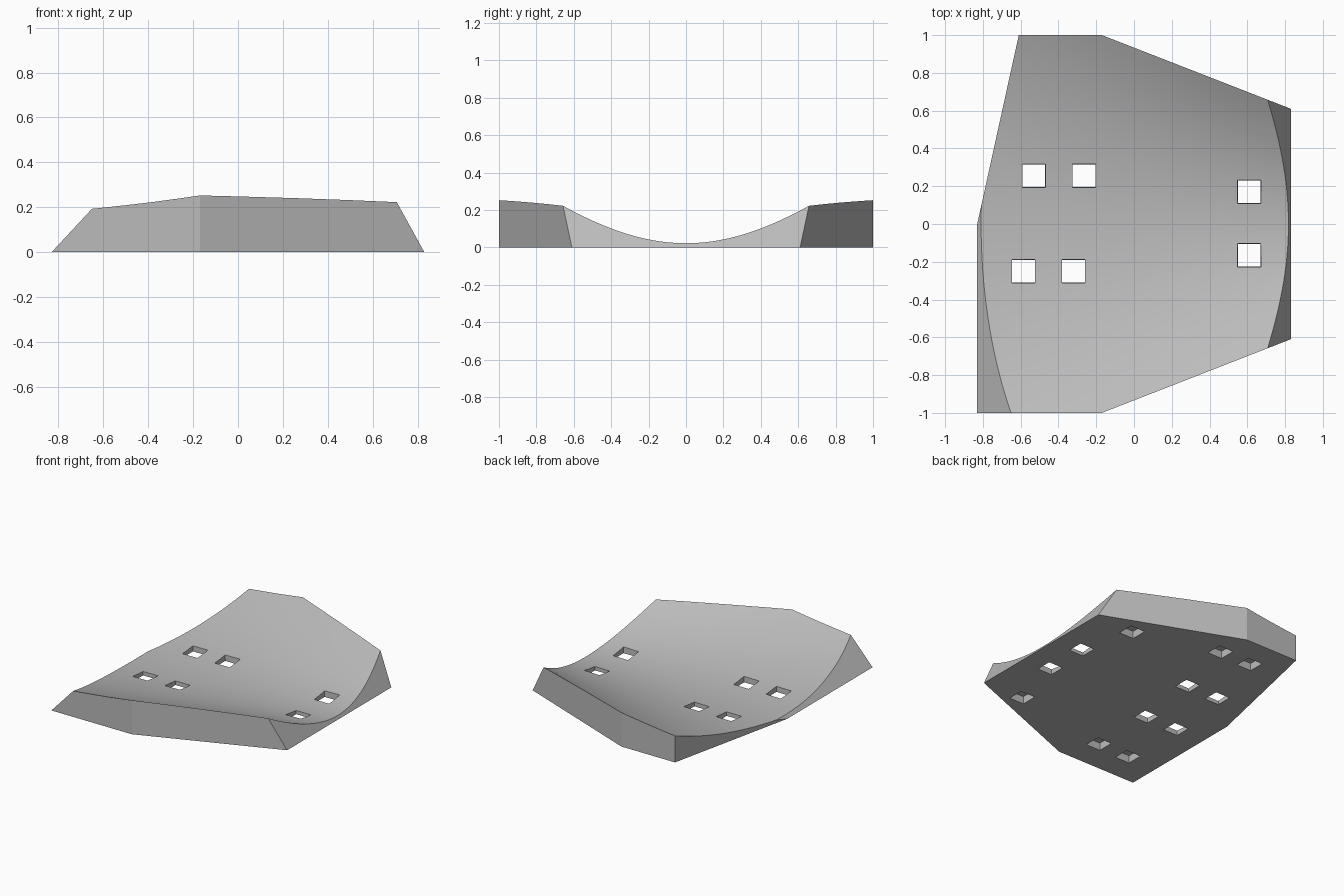
import bpy
import bmesh
from mathutils import Vector

if "Cube" in bpy.data.objects:
    bpy.data.objects.remove(bpy.data.objects["Cube"], do_unlink=True)

grey = bpy.data.materials.new("light grey")
grey.use_nodes = True
colour = (0.5, 0.5, 0.5, 1)
grey.diffuse_color = colour
grey.node_tree.nodes["Principled BSDF"].inputs["Base Color"].default_value = colour


def make_object(name, bm):
    bmesh.ops.recalc_face_normals(bm, faces=bm.faces)
    mesh = bpy.data.meshes.new(name)
    bm.to_mesh(mesh)
    bm.free()
    mesh.materials.append(grey)
    obj = bpy.data.objects.new(name, mesh)
    bpy.context.collection.objects.link(obj)
    return obj


# Trough block: a parabolic section that narrows towards +x
def section(bm, x, steps=36, reach=1.3):
    width = 0.87 - 0.31 * x
    ts = [reach * (2 * i / steps - 1) for i in range(steps + 1)]
    top = [bm.verts.new((x, t * width, 0.022 + 0.196 * t * t)) for t in ts]
    ends = [bm.verts.new((x, t * width, 0)) for t in (reach, -reach)]
    return top + ends


bm = bmesh.new()
rings = [section(bm, -1 + 0.25 * i) for i in range(9)]
for a, b in zip(rings, rings[1:]):
    for i in range(len(a)):
        j = (i + 1) % len(a)
        bm.faces.new((a[i], a[j], b[j], b[i]))
bm.faces.new(rings[0])
bm.faces.new(rings[-1])


# Trim to the seven-sided outline; the two end walls lean inwards
def trim(point, normal):
    geom = bm.verts[:] + bm.edges[:] + bm.faces[:]
    bmesh.ops.bisect_plane(bm, geom=geom, dist=1e-5, plane_co=point,
                           plane_no=normal, clear_outer=True)
    rim = [e for e in bm.edges if e.is_boundary]
    if rim:
        bmesh.ops.contextual_create(bm, geom=rim)


outline = [(-0.61, 1), (-0.17, 1), (0.83, 0.61), (0.83, -0.61),
           (-0.17, -1), (-0.83, -1), (-0.83, 0)]
lean = {2: 0.55, 5: 0.93}
for i, (x, y) in enumerate(outline):
    nx, ny = outline[(i + 1) % len(outline)]
    trim(Vector((x, y, 0)), Vector((y - ny, nx - x, 0)).normalized()
         + Vector((0, 0, lean.get(i, 0))))

# Merge the flat underside into one face
flat = [f for f in bm.faces if all(abs(v.co.z) < 1e-5 for v in f.verts)]
bmesh.ops.dissolve_faces(bm, faces=flat, use_verts=True)
plate = make_object("curved_plate", bm)

# Square openings and shallow underside pockets, flaring upwards
through = [(0.61, 0.17), (0.61, -0.165), (-0.53, 0.255), (-0.265, 0.255),
           (-0.585, -0.25), (-0.32, -0.25)]
pockets = [(0.5, 0.575), (0.5, -0.595), (-0.14, 0.755), (-0.4, 0.755),
           (-0.31, -0.745), (-0.575, -0.75)]
bm = bmesh.new()
for centres, height in ((through, 0.12), (pockets, 0.06)):
    for x, y in centres:
        cube = bmesh.ops.create_cube(bm, size=1)["verts"]
        for v in cube:
            upper = v.co.z > 0
            size = 0.13 if upper else 0.118
            v.co = (x + v.co.x * size, y + v.co.y * size,
                    height if upper else -0.02)
cutter = make_object("opening_cutter", bm)
cutter.hide_render = True

cut = plate.modifiers.new("openings", "BOOLEAN")
cut.operation = "DIFFERENCE"
cut.solver = "EXACT"
cut.object = cutter
bpy.context.view_layer.objects.active = plate
for obj in bpy.context.selected_objects:
    obj.select_set(False)
plate.select_set(True)
bpy.ops.object.modifier_apply(modifier=cut.name)
bpy.data.objects.remove(cutter, do_unlink=True)
bpy.ops.object.shade_smooth_by_angle(angle=0.25)
